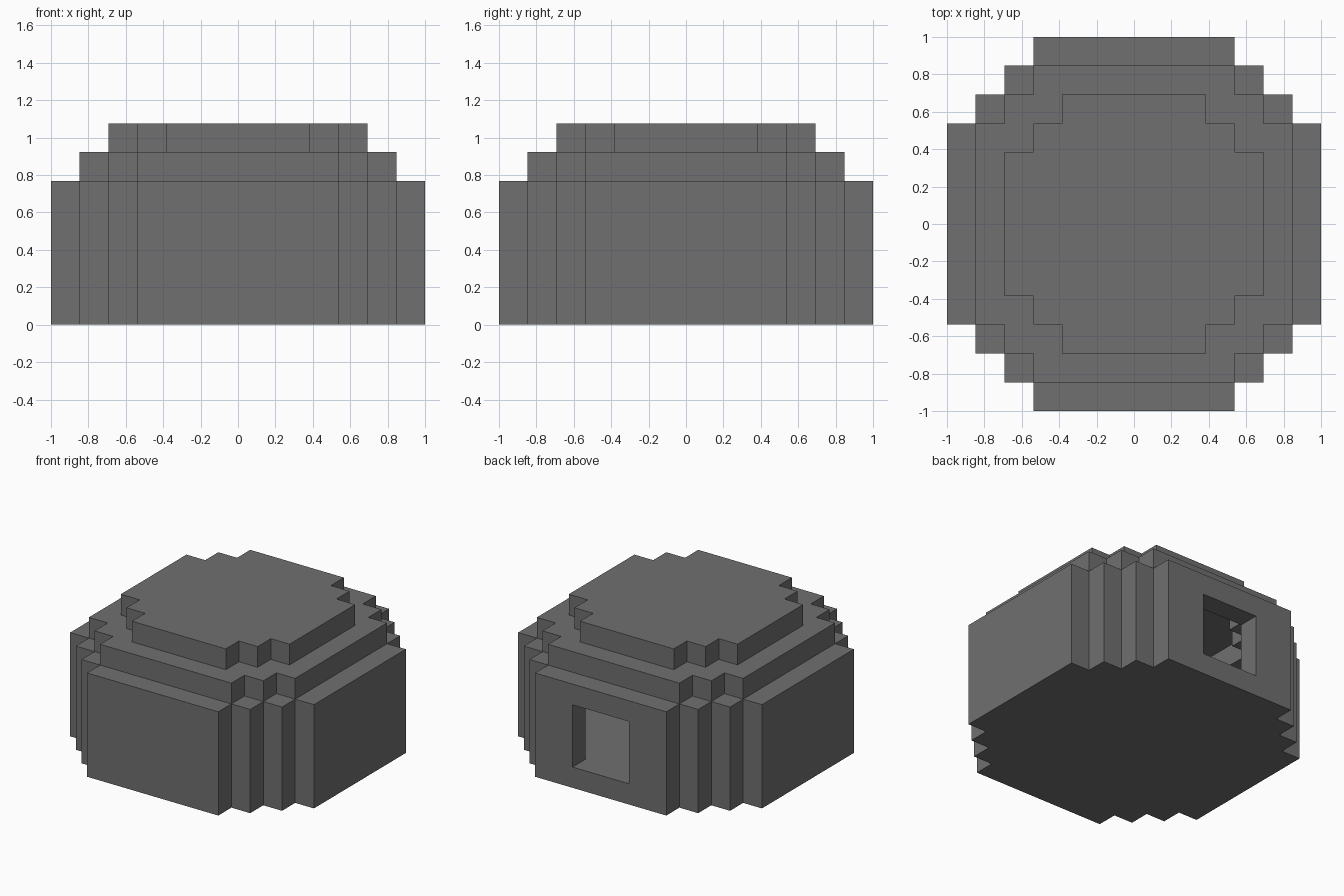
import bpy
import bmesh
from mathutils import Vector

cube = bpy.data.objects.get("Cube")
if cube:
    bpy.data.objects.remove(cube, do_unlink=True)

U = 2 / 13          # edge of one building block
HEIGHT = 7          # courses of blocks

mat = bpy.data.materials.new("dark grey stone")
mat.use_nodes = True
GREY = (0.162, 0.16, 0.166, 1)
mat.diffuse_color = GREY
mat.node_tree.nodes["Principled BSDF"].inputs["Base Color"].default_value = GREY


def in_dome(x, y, z):
    """Stepped round plan that narrows over the top two courses."""
    if not 0 <= z < HEIGHT:
        return False
    reach = 6 - max(0, z - 4)
    total = 9 - max(0, z - 4)
    if z == HEIGHT - 1:
        total -= 1
    return max(abs(x), abs(y)) <= reach and abs(x) + abs(y) <= total


SIDES = [Vector(d) for d in ((1, 0, 0), (-1, 0, 0), (0, 1, 0),
                             (0, -1, 0), (0, 0, 1), (0, 0, -1))]


def is_wall(x, y, z):
    """One block thick shell, with a square doorway at the back."""
    if not in_dome(x, y, z):
        return False
    if abs(x) <= 1 and y == 6 and 1 <= z <= 3:
        return False
    return not all(in_dome(x + int(d.x), y + int(d.y), z + int(d.z)) for d in SIDES)


def build_part(name, courses):
    """Mesh the exposed block faces of some courses and merge flat areas."""
    bm = bmesh.new()
    for z in courses:
        for x in range(-6, 7):
            for y in range(-6, 7):
                if not is_wall(x, y, z):
                    continue
                cell = Vector((x, y, z))
                centre = cell + Vector((0, 0, 0.5))
                for d in SIDES:
                    if is_wall(*(int(c) for c in cell + d)):
                        continue
                    a = Vector((d.y, d.z, d.x)) / 2
                    b = d.cross(a)
                    mid = centre + d / 2
                    corners = (mid - a - b, mid + a - b, mid + a + b, mid - a + b)
                    bm.faces.new([bm.verts.new(c * U) for c in corners])
    bmesh.ops.remove_doubles(bm, verts=bm.verts, dist=0.001)
    bmesh.ops.dissolve_limit(bm, angle_limit=0.01, verts=bm.verts, edges=bm.edges)
    mesh = bpy.data.meshes.new(name)
    bm.to_mesh(mesh)
    bm.free()
    mesh.materials.append(mat)
    bpy.context.collection.objects.link(bpy.data.objects.new(name, mesh))


build_part("floor", [0])
build_part("wall", range(1, 5))
build_part("shoulder", [5])
build_part("roof", [6])
